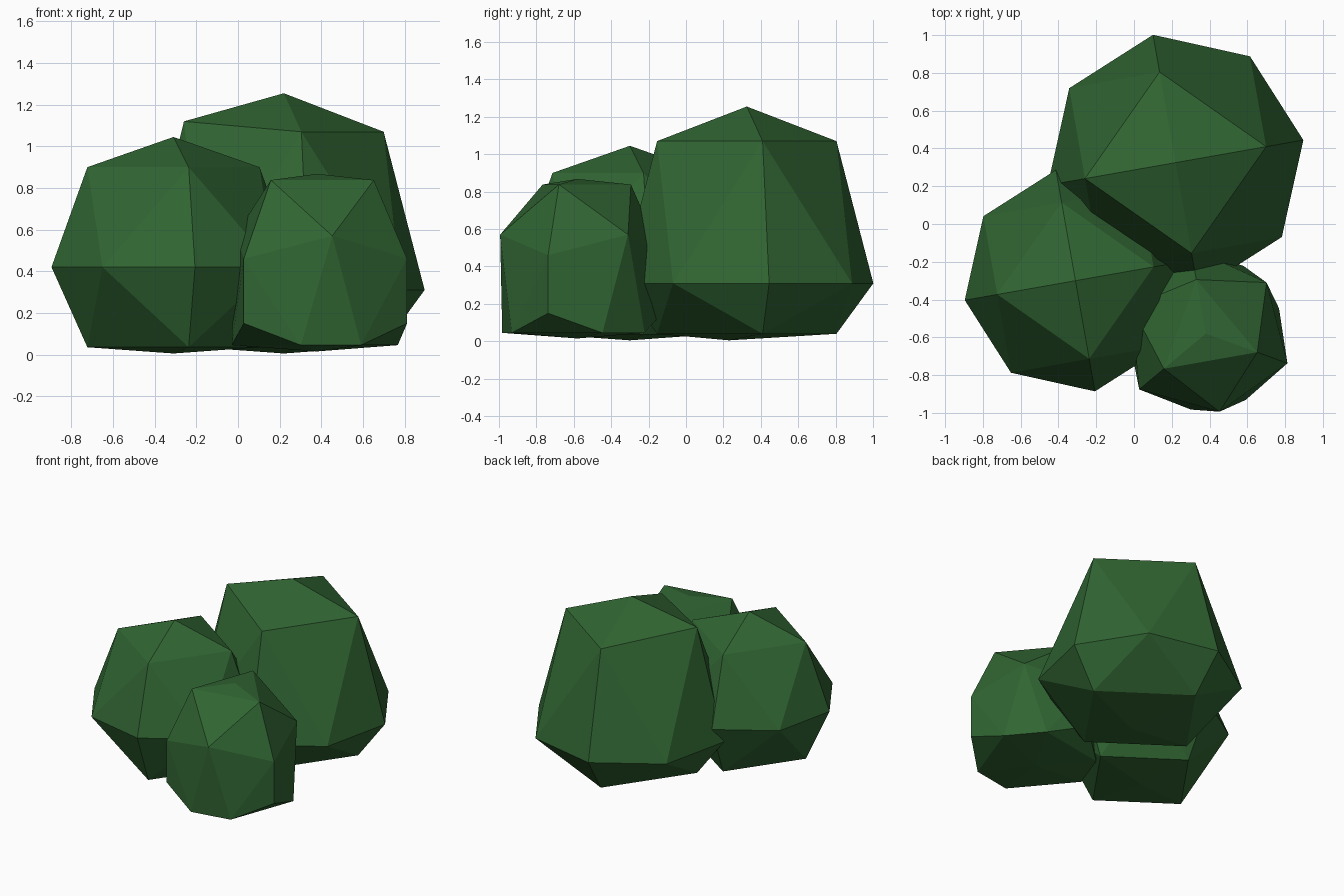
import bpy, bmesh
from math import radians, cos, sin

cube = bpy.data.objects.get("Cube")
if cube:
    bpy.data.objects.remove(cube, do_unlink=True)

leaf = bpy.data.materials.new("leaf_green")
leaf.use_nodes = True
color = (0.03, 0.13, 0.032, 1)
leaf.diffuse_color = color
bsdf = leaf.node_tree.nodes["Principled BSDF"]
bsdf.inputs["Base Color"].default_value = color
bsdf.inputs["Roughness"].default_value = 0.9


def ring(center, radius, z, angles):
    """Points around a centre at one height."""
    return [(center[0] + radius * cos(radians(a)),
             center[1] + radius * sin(radians(a)), z) for a in angles]


def clump(name, points):
    """Faceted convex clump wrapped around its points."""
    bm = bmesh.new()
    for p in points:
        bm.verts.new(p)
    hull = bmesh.ops.convex_hull(bm, input=bm.verts[:])
    loose = [v for v in hull["geom_interior"] if isinstance(v, bmesh.types.BMVert)]
    bmesh.ops.delete(bm, geom=loose, context="VERTS")
    bmesh.ops.recalc_face_normals(bm, faces=bm.faces[:])
    mesh = bpy.data.meshes.new(name)
    bm.to_mesh(mesh)
    bm.free()
    mesh.materials.append(leaf)
    obj = bpy.data.objects.new(name, mesh)
    bpy.context.collection.objects.link(obj)
    return obj


quarter = range(10, 370, 90)
eighth = range(10, 370, 45)
third = range(100, 460, 120)
third_turned = range(40, 400, 120)

# Large clump at the back, with one raised shoulder
c = (0.22, 0.325)
clump("back_bush",
      [(*c, 1.255), (c[0], 0.23, 0.005)]
      + ring(c, 0.487, 1.07, (10, 100, 280)) + ring(c, 0.487, 1.12, (190,))
      + ring(c, 0.687, 0.31, eighth)
      + ring(c, 0.487, 0.04, quarter))

# Medium clump on the right
c = (-0.31, -0.30)
clump("right_bush",
      [(*c, 1.045), (*c, 0.005)]
      + ring(c, 0.42, 0.90, quarter)
      + ring(c, 0.595, 0.42, eighth)
      + ring(c, 0.42, 0.035, quarter))

# Small three-sided clump at the front
c = (0.38, -0.58)
clump("front_bush",
      [(*c, 0.868), (*c, 0.015)]
      + ring(c, 0.29, 0.838, third)
      + ring(c, 0.42, 0.57, third_turned)
      + ring(c, 0.46, 0.46, third)
      + ring(c, 0.46, 0.15, third)
      + ring(c, 0.41, 0.045, [a + d for a in third_turned for d in (-21, 21)]))
